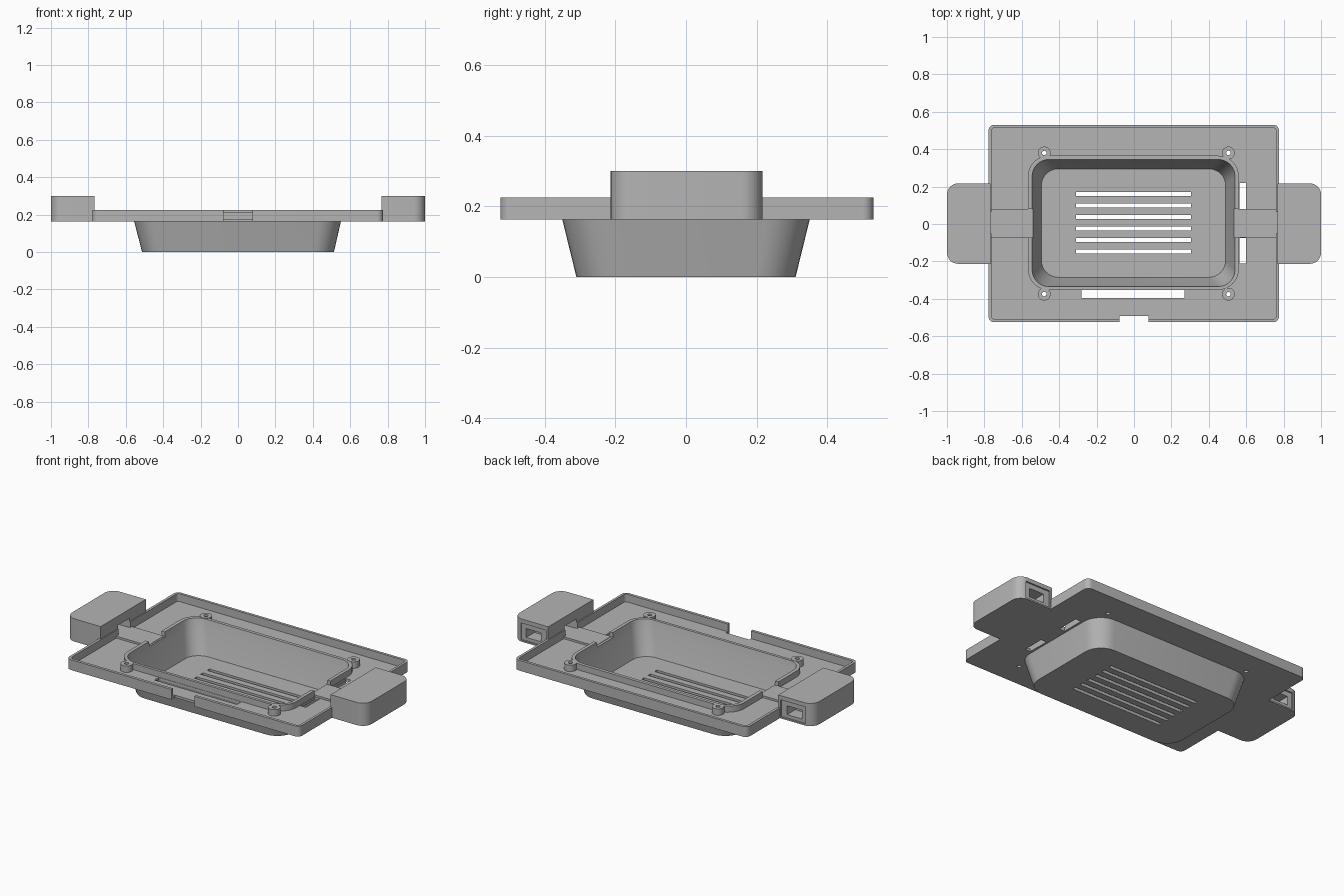
import bpy, bmesh, math
from mathutils import Matrix, Vector

if "Cube" in bpy.data.objects:
    bpy.data.objects.remove(bpy.data.objects["Cube"], do_unlink=True)

GREY = (0.46, 0.46, 0.46, 1)
grey = bpy.data.materials.new("matte grey")
grey.use_nodes = True
grey.diffuse_color = GREY
grey.node_tree.nodes["Principled BSDF"].inputs["Base Color"].default_value = GREY


def ring(x0, x1, y0, y1, z, radii, seg=8):
    """Rounded rectangle; radii run from the +x+y corner counter-clockwise."""
    if not isinstance(radii, tuple):
        radii = (radii,) * 4
    corners = [(x1, y1, -1, -1), (x0, y1, 1, -1), (x0, y0, 1, 1), (x1, y0, -1, 1)]
    pts = []
    for i, (cx, cy, sx, sy) in enumerate(corners):
        r = radii[i]
        for k in range(seg + 1):
            a = (i + k / seg) * math.pi / 2
            pts.append((cx + r * (sx + math.cos(a)), cy + r * (sy + math.sin(a)), z))
    return pts


def finish(name, bm):
    bmesh.ops.remove_doubles(bm, verts=bm.verts, dist=1e-5)
    bmesh.ops.recalc_face_normals(bm, faces=bm.faces)
    mesh = bpy.data.meshes.new(name)
    bm.to_mesh(mesh)
    bm.free()
    mesh.materials.append(grey)
    ob = bpy.data.objects.new(name, mesh)
    bpy.context.collection.objects.link(ob)
    return ob


def loft(name, rings, closed=False):
    bm = bmesh.new()
    rows = [[bm.verts.new(p) for p in r] for r in rings]
    n = len(rows[0])
    pairs = list(zip(rows, rows[1:]))
    if closed:
        pairs.append((rows[-1], rows[0]))
    else:
        bm.faces.new(rows[0])
        bm.faces.new(rows[-1])
    for a, b in pairs:
        for i in range(n):
            j = (i + 1) % n
            bm.faces.new((a[i], a[j], b[j], b[i]))
    return finish(name, bm)


def add_block(bm, x0, x1, y0, y1, z0, z1):
    size = Vector((abs(x1 - x0), y1 - y0, z1 - z0))
    mid = Vector((x0 + x1, y0 + y1, z0 + z1)) / 2
    bmesh.ops.create_cube(bm, size=1, matrix=Matrix.Translation(mid) @ Matrix.Diagonal(size).to_4x4())


def carve(ob, bm):
    cutter = finish("cutter", bm)
    cutter.hide_render = True
    mod = ob.modifiers.new("openings", "BOOLEAN")
    mod.operation, mod.solver, mod.object = "DIFFERENCE", "EXACT", cutter
    bpy.ops.object.select_all(action="DESELECT")
    bpy.context.view_layer.objects.active = ob
    ob.select_set(True)
    bpy.ops.object.modifier_apply(modifier=mod.name)
    bpy.data.objects.remove(cutter, do_unlink=True)


BASE, FLOOR, RIM, WALL = 0.163, 0.178, 0.225, 0.215
BOSSES = [(x, y) for x in (-0.48, 0.505) for y in (-0.375, 0.38)]
parts = []

# Tray and tapered basin as one continuous shell
tray = loft("tray_and_basin", [
    ring(-0.513, 0.513, -0.31, 0.31, 0, 0.11),
    ring(-0.555, 0.55, -0.35, 0.35, BASE, 0.12),
    ring(-0.778, 0.775, -0.525, 0.53, BASE, 0.03),
    ring(-0.778, 0.775, -0.525, 0.53, RIM, 0.03),
    ring(-0.762, 0.76, -0.508, 0.514, RIM, 0.016),
    ring(-0.762, 0.76, -0.508, 0.514, FLOOR, 0.016),
    ring(-0.567, 0.56, -0.352, 0.365, FLOOR, 0.11),
    ring(-0.567, 0.56, -0.352, 0.365, WALL, 0.11),
    ring(-0.545, 0.54, -0.335, 0.345, WALL, 0.09),
    ring(-0.535, 0.53, -0.325, 0.335, BASE, 0.09),
    ring(-0.495, 0.49, -0.285, 0.295, 0.02, 0.09),
])
bm = bmesh.new()
# Drain slots
for i in range(6):
    y = 0.16 - i * 0.0613
    add_block(bm, -0.31, 0.305, y - 0.011, y + 0.011, -0.05, 0.06)
# Front notch, floor openings beside the basin
add_block(bm, -0.077, 0.077, -0.6, -0.492, 0.1, 0.3)
add_block(bm, -0.28, 0.27, -0.396, -0.354, 0.12, 0.2)
add_block(bm, 0.563, 0.6, 0.08, 0.22, 0.12, 0.2)
add_block(bm, 0.563, 0.6, -0.21, -0.075, 0.12, 0.2)
# Cable gaps in the inner wall and outer rim
for s in (-1, 1):
    add_block(bm, *sorted((s * 0.5, s * 0.6)), -0.072, 0.08, 0.188, 0.3)
    add_block(bm, *sorted((s * 0.74, s * 0.82)), -0.05, 0.064, 0.188, 0.3)
for x, y in BOSSES:
    bmesh.ops.create_cone(bm, cap_ends=True, segments=20, radius1=0.012, radius2=0.012,
                          depth=0.2, matrix=Matrix.Translation((x, y, 0.2)))
carve(tray, bm)
parts.append(tray)

# Screw bosses
for i, (x, y) in enumerate(BOSSES):
    tube = [ring(x - r, x + r, y - r, y + r, z, r, 6)
            for r, z in ((0.034, FLOOR - 0.005), (0.034, WALL + 0.002),
                         (0.012, WALL + 0.002), (0.012, FLOOR - 0.005))]
    parts.append(loft(f"screw_boss_{i + 1}", tube, closed=True))

# End housings with side ports, and the cable strips leading to them
for s, side in ((-1, "right"), (1, "left")):
    x0, x1 = sorted((s * 0.767, s))
    r = 0.06
    radii = (r, 0, 0, r) if s > 0 else (0, r, r, 0)
    housing = loft(f"{side}_housing", [ring(x0, x1, -0.213, 0.217, z, radii) for z in (BASE, 0.3)])
    bm = bmesh.new()
    add_block(bm, *sorted((s * 0.782, s * 0.95)), 0.208, 0.25, 0.172, 0.275)
    carve(housing, bm)
    bm = bmesh.new()
    add_block(bm, *sorted((s * 0.82, s * 0.92)), 0.13, 0.25, 0.192, 0.245)
    add_block(bm, *sorted((s * 0.7, s * 0.86)), -0.05, 0.064, 0.188, 0.245)
    carve(housing, bm)
    parts.append(housing)

    bm = bmesh.new()
    add_block(bm, *sorted((s * 0.55, s * 0.77)), -0.072, 0.08, FLOOR - 0.008, 0.19)
    parts.append(finish(f"{side}_cable_strip", bm))

# Smooth the rounded corners, keep edges crisp
bpy.ops.object.select_all(action="DESELECT")
for ob in parts:
    ob.select_set(True)
bpy.context.view_layer.objects.active = tray
bpy.ops.object.shade_smooth_by_angle(angle=math.radians(30))
